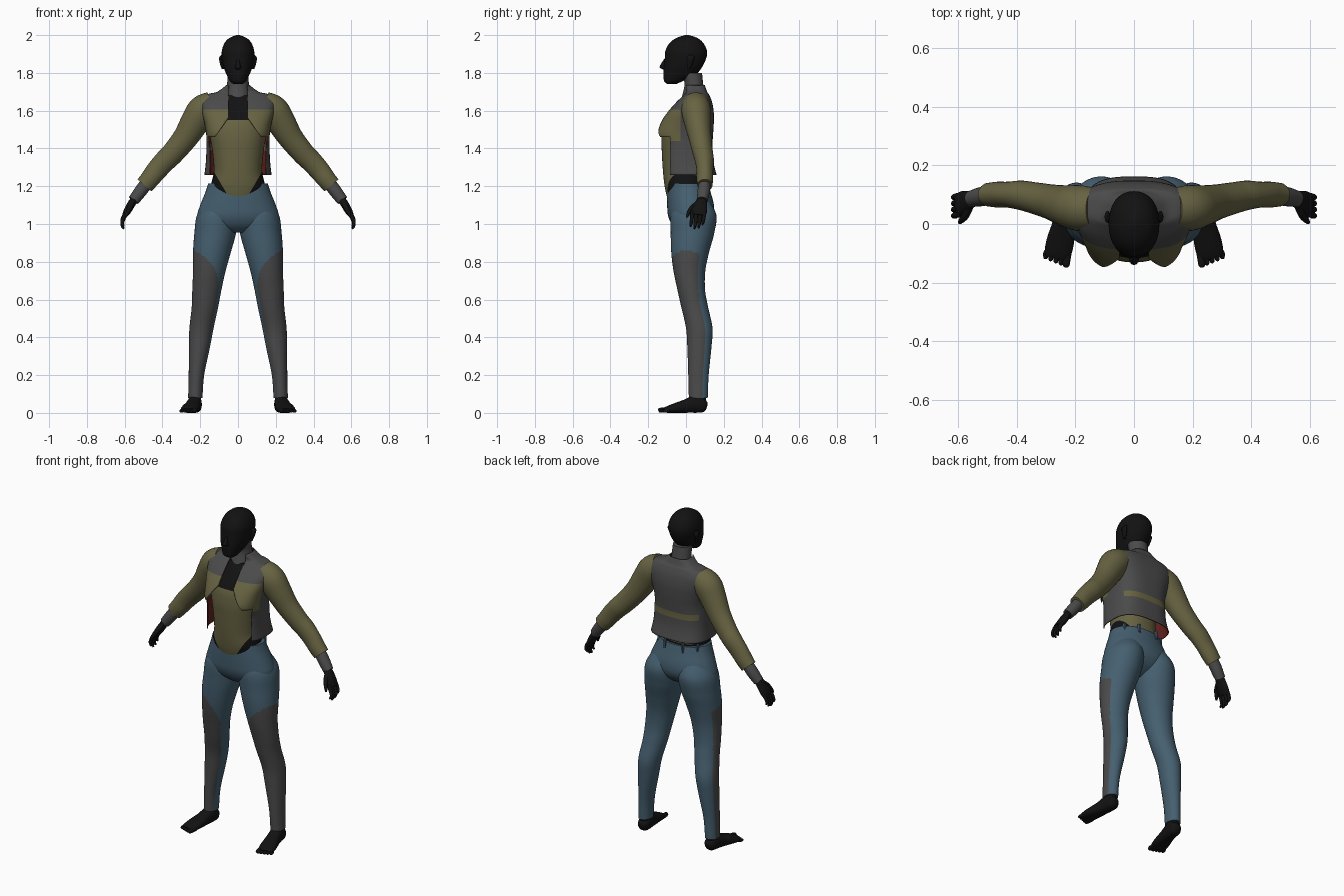
import bpy, bmesh, math
from mathutils import Vector


def material(name, rgb):
    m = bpy.data.materials.new(name)
    m.diffuse_color = (*rgb, 1)
    return m


BLACK = material("black", (0.006, 0.006, 0.006))
GREY = material("grey", (0.07, 0.07, 0.07))
TAN = material("olive tan", (0.135, 0.125, 0.055))
BLUE = material("denim blue", (0.06, 0.115, 0.16))
RED = material("lining red", (0.13, 0.017, 0.014))


def catmull(st, sub):
    """Smoothly interpolate a list of equal-length tuples."""
    out = []
    for i in range(len(st) - 1):
        p0, p1, p2, p3 = st[max(i - 1, 0)], st[i], st[i + 1], st[min(i + 2, len(st) - 1)]
        for k in range(sub):
            t = k / sub
            out.append([0.5 * (2 * b + (c - a) * t + (2 * a - 5 * b + 4 * c - d) * t * t
                               + (3 * b - a - 3 * c + d) * t ** 3)
                        for a, b, c, d in zip(p0, p1, p2, p3)])
    return out + [list(st[-1])]


def power(v, n):
    return math.copysign(abs(v) ** (2 / n), v)


def loft(name, stations, mats, rule=None, keep=None, cuts=(), seg=32, sub=4, n=2.0,
         ref=None, mirror=False, open_ends=False):
    """Stations (x, y, z, a, b). Rings are level, or follow the path if ref is given (a lies along ref)."""
    st = catmull(stations, sub)
    bm = bmesh.new()
    rings = []
    for i, s in enumerate(st):
        c = Vector(s[:3])
        u, v = Vector((1, 0, 0)), Vector((0, 1, 0))
        if ref:
            t = (Vector(st[min(i + 1, len(st) - 1)][:3]) - Vector(st[max(i - 1, 0)][:3])).normalized()
            u = Vector(ref)
            u = (u - t * u.dot(t)).normalized()
            v = t.cross(u)
        rings.append([bm.verts.new(c + u * s[3] * power(math.cos(a), n) + v * s[4] * power(math.sin(a), n))
                      for a in (2 * math.pi * k / seg for k in range(seg))])
    for r, q in zip(rings, rings[1:]):
        for k in range(seg):
            bm.faces.new((r[k], r[(k + 1) % seg], q[(k + 1) % seg], q[k]))
    caps = [bm.faces.new(rings[0]), bm.faces.new(rings[-1])]
    bmesh.ops.recalc_face_normals(bm, faces=bm.faces[:])
    if open_ends:
        bmesh.ops.delete(bm, geom=caps, context='FACES')
    for co, no in cuts:
        bmesh.ops.bisect_plane(bm, geom=bm.verts[:] + bm.edges[:] + bm.faces[:], plane_co=co, plane_no=no)
    if keep:
        gone = [f for f in bm.faces if not keep(*f.calc_center_median())]
        bmesh.ops.delete(bm, geom=gone, context='FACES')
    if rule:
        for f in bm.faces:
            f.material_index = rule(*f.calc_center_median())
    me = bpy.data.meshes.new(name)
    bm.to_mesh(me)
    bm.free()
    for m in mats:
        me.materials.append(m)
    ob = bpy.data.objects.new(name, me)
    bpy.context.collection.objects.link(ob)
    if mirror:
        ob.modifiers.new("mirror", 'MIRROR').use_mirror_merge = False
    return ob


def levels(rows):
    """(z, half width, front y, back y) to stations on the centre line."""
    return [(0, (f + b) / 2, z, w, (b - f) / 2) for z, w, f, b in rows]


# head, nose and ears
loft("head", levels([(1.742, .025, -.1, -.05), (1.755, .042, -.115, -.02), (1.79, .06, -.12, .05),
                     (1.83, .076, -.118, .085), (1.88, .085, -.112, .108), (1.92, .085, -.108, .11),
                     (1.96, .07, -.085, .09), (1.985, .045, -.05, .06), (2.0, .008, -.005, .015)]), [BLACK], n=2.2)
loft("nose", [(0, -.105, 1.875, .006, .01), (0, -.118, 1.845, .012, .016), (0, -.12, 1.828, .017, .019),
              (0, -.112, 1.818, .012, .01)], [BLACK], seg=12)
loft("ear", [(.08, .015, 1.82, .006, .008), (.086, .02, 1.85, .01, .016), (.09, .025, 1.88, .01, .02),
             (.084, .025, 1.895, .005, .012)], [BLACK], seg=12, mirror=True)

# neck collar
loft("neck_collar", levels([(1.63, .062, -.035, .09), (1.7, .06, -.015, .095), (1.75, .057, -.008, .09),
                            (1.8, .056, -.03, .085)]), [GREY])


# bodysuit with black hip cut-outs and neckline
def body_rule(x, y, z):
    hip = z < 1.17 + (abs(x) - .065) * 1.7 and z < 1.29
    chest = z > 1.55 and abs(x) < .07
    return 1 if hip or chest or (y > .02 and z < 1.23) else 0


loft("bodysuit", levels([(1.14, .12, -.1, .1), (1.2, .142, -.113, .105), (1.28, .128, -.122, .105),
                         (1.38, .135, -.128, .11), (1.47, .15, -.13, .12), (1.55, .16, -.115, .125),
                         (1.62, .165, -.066, .12), (1.68, .12, -.015, .1)]), [TAN, BLACK], body_rule,
     cuts=[((s * .065, 0, 1.17), (1.7 * s, 0, -1)) for s in (1, -1)] + [((0, 0, 1.55), (0, 0, 1))],
     seg=64, sub=6, n=2.2)


# open cropped jacket: grey vest, tan chest flaps and back strip, red lining
def jacket_keep(x, y, z):
    if y > -.085 and (z < 1.46 or y > .03):
        return True
    return z > 1.46 and abs(x) > .05 + max(0, 1.565 - z) * .7


def jacket_rule(x, y, z):
    strip = y > .07 and 1.39 < z < 1.425 and abs(x) < .15
    return 2 if strip or (y < -.03 and 1.44 < z < 1.605) else 0


jacket = loft("jacket", levels([(1.26, .178, -.125, .162), (1.33, .17, -.13, .145), (1.41, .167, -.138, .14),
                                (1.47, .168, -.163, .143), (1.53, .177, -.14, .147), (1.59, .192, -.1, .147),
                                (1.645, .2, -.052, .138), (1.685, .165, -.01, .122), (1.7, .11, .0, .112),
                                (1.735, .062, -.012, .1)]), [GREY, RED, TAN], jacket_rule, jacket_keep,
              [((0, 0, h), (0, 0, 1)) for h in (1.39, 1.425, 1.44, 1.46, 1.565, 1.605)]
              + [((0, d, 0), (0, 1, 0)) for d in (-.085, -.03)]
              + [((s * .05, 0, 1.565), (s, 0, k)) for s in (1, -1) for k in (0, .7)],
              seg=80, sub=5, n=2.9, open_ends=True)
sol = jacket.modifiers.new("lining", 'SOLIDIFY')
sol.thickness = .005
sol.offset = -1
sol.material_offset = 1
sol.material_offset_rim = 1

# sleeves, wrist cuffs
Y = (0, 1, 0)
loft("sleeve", [(.13, .052, 1.635, .07, .07), (.185, .054, 1.6, .078, .083), (.23, .062, 1.535, .07, .076),
                (.28, .075, 1.455, .06, .066), (.345, .09, 1.375, .053, .06), (.385, .098, 1.335, .05, .058),
                (.43, .1, 1.285, .044, .055), (.465, .1, 1.24, .044, .051), (.495, .1, 1.205, .04, .048)],
     [TAN], ref=Y, mirror=True)
loft("wrist_cuff", [(.47, .1, 1.235, .03, .034), (.515, .094, 1.175, .033, .034), (.553, .086, 1.125, .028, .03)],
     [GREY], ref=Y, mirror=True, seg=24)

# hands: palm, four fingers, thumb
loft("palm", [(.54, .088, 1.14, .022, .02), (.562, .08, 1.11, .033, .021), (.585, .07, 1.07, .042, .02),
              (.6, .064, 1.045, .038, .014)], [BLACK], ref=Y, mirror=True, seg=20)
for i in range(4):
    y, l = .034 + i * .021, (.9, 1.05, 1, .8)[i]
    loft(f"finger_{i + 1}", [(.59, y, 1.065, .011, .011), (.608, y - .003, 1.065 - .04 * l, .01, .011),
                             (.614, y - .007, 1.065 - .068 * l, .009, .009),
                             (.604, y - .01, 1.065 - .086 * l, .005, .005)],
         [BLACK], ref=Y, mirror=True, seg=10, sub=3)
loft("thumb", [(.56, .06, 1.11, .014, .014), (.573, .03, 1.085, .013, .013), (.588, .012, 1.055, .01, .01),
               (.594, .004, 1.035, .005, .005)], [BLACK], ref=(1, 0, 0), mirror=True, seg=10, sub=3)

# trousers: hips and legs with grey front-outer panels
loft("trouser_hips", levels([(1.215, .158, -.1, .118), (1.17, .172, -.102, .13), (1.1, .2, -.1, .148),
                             (1.04, .215, -.094, .145), (.99, .18, -.07, .11), (.955, .05, -.03, .05)]),
     [BLUE], seg=48, n=2.1)


def leg_rule(x, y, z):
    cx = .122 + (.95 - z) * .13
    cy = .025 + .045 * min(1, max(0, (.65 - z) / .2))
    a = math.degrees(math.atan2(y - cy, x - cx))
    return 1 if -142 < a < 28 and z < .86 - .16 * ((a + 15) / 115) ** 2 else 0


loft("trouser_leg", [(.09, .03, 1.14, .07, .08), (.108, .04, 1.05, .108, .12), (.121, .034, .95, .11, .115),
                     (.138, .022, .85, .1, .1), (.152, .018, .75, .086, .084), (.165, .028, .65, .077, .073),
                     (.175, .046, .56, .07, .071), (.193, .07, .45, .064, .07), (.204, .071, .35, .056, .064),
                     (.22, .066, .2, .041, .054), (.226, .065, .08, .038, .05)],
     [BLUE, GREY], leg_rule, seg=56, sub=10, mirror=True)
# belt loops
for i, (x, y) in enumerate([(.06, .118), (.13, .072)]):
    loft(f"belt_loop_{i + 1}", [(x, y, 1.18, .006, .01), (x, y, 1.23, .006, .01)], [BLUE],
         seg=8, sub=1, n=6, mirror=True)

# feet and toes
Z = (0, 0, 1)
loft("ankle", [(.226, .066, .13, .03, .04), (.228, .062, .04, .033, .042)], [BLACK], mirror=True, seg=24)
loft("foot", [(.224, .11, .032, .018, .016), (.225, .095, .036, .034, .032), (.229, .05, .046, .046, .037),
              (.238, .0, .036, .036, .04), (.251, -.06, .025, .025, .047), (.26, -.1, .017, .017, .045),
              (.264, -.118, .014, .01, .038)], [BLACK], ref=Z, n=2.4, mirror=True, seg=24)
for i in range(5):
    x, e = .23 + i * .0175, -.147 + i * .007
    r = .0135 if i == 0 else .0095
    loft(f"toe_{i + 1}", [(x - .006, -.09, r + .003, r, r), (x, e + .02, r + .001, r, r),
                          (x + .001, e + .005, r, r * .85, r * .85), (x + .001, e, r * .9, r * .4, r * .4)],
         [BLACK], ref=Z, mirror=True, seg=10, sub=3)

# smooth shading with crisp edges
bpy.ops.object.select_all(action='SELECT')
bpy.context.view_layer.objects.active = jacket
bpy.ops.object.shade_smooth_by_angle(angle=math.radians(40))
